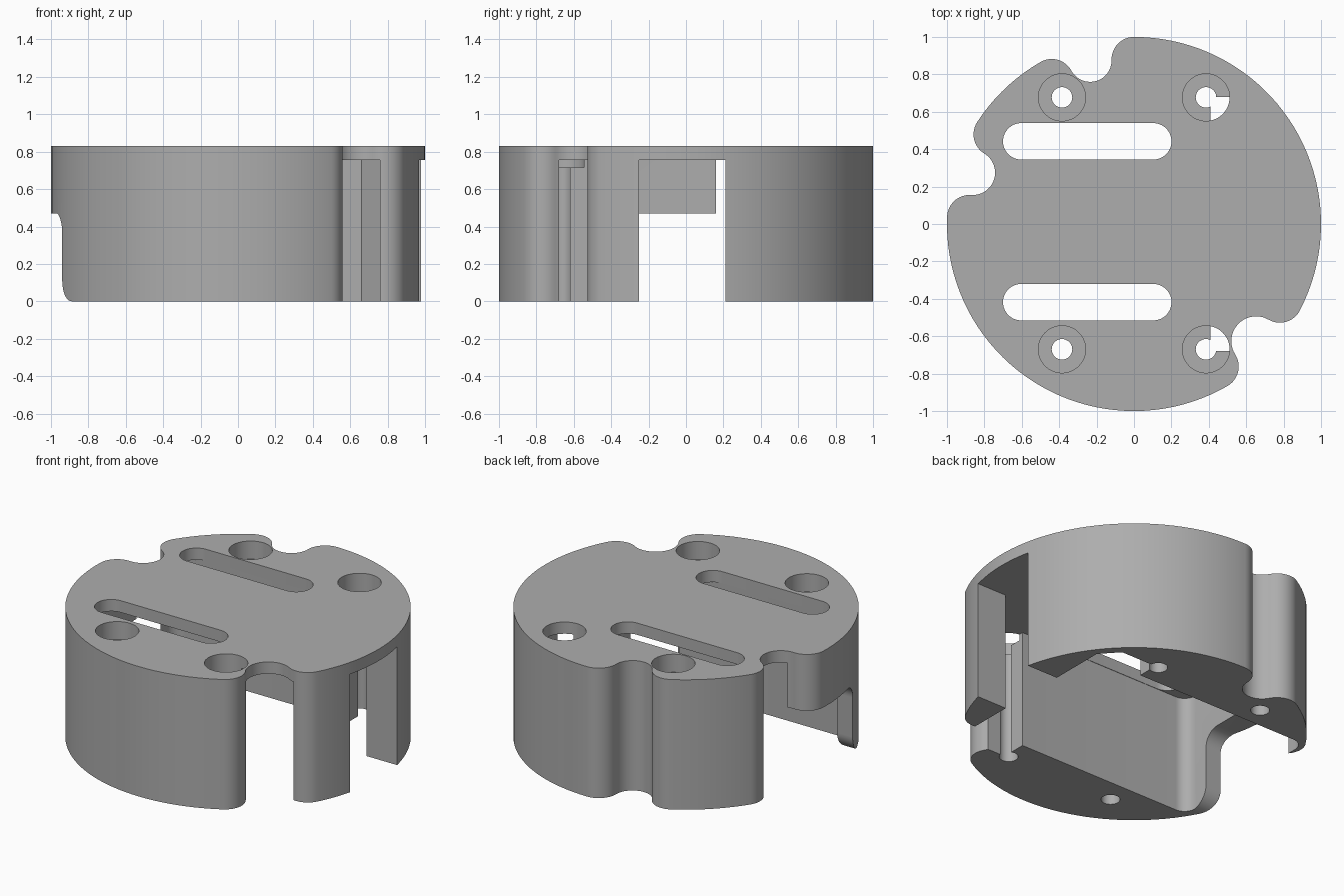
import bpy, bmesh
from math import sin, cos, radians, degrees, asin, hypot, ceil
from mathutils import Vector

if "Cube" in bpy.data.objects:
    bpy.data.objects.remove(bpy.data.objects["Cube"])

H = 0.83          # total height
CEIL = 0.755      # underside of the top plate


def arc(cx, cy, r, a0, a1, step=4):
    """Arc points in degrees, leaving out the first point."""
    n = max(2, ceil(abs(a1 - a0) / step))
    return [(cx + r * cos(radians(a0 + (a1 - a0) * i / n)),
             cy + r * sin(radians(a0 + (a1 - a0) * i / n))) for i in range(1, n + 1)]


def prism(name, pts, lo, hi, axis='z'):
    """Extrude a profile along z (points are x, y) or along x (points are y, z)."""
    bm = bmesh.new()
    vs = [bm.verts.new((p[0], p[1], lo) if axis == 'z' else (lo, p[0], p[1])) for p in pts]
    face = bm.faces.new(vs)
    ext = bmesh.ops.extrude_face_region(bm, geom=[face])
    move = Vector((0, 0, hi - lo)) if axis == 'z' else Vector((hi - lo, 0, 0))
    bmesh.ops.translate(bm, vec=move, verts=[v for v in ext['geom'] if isinstance(v, bmesh.types.BMVert)])
    bmesh.ops.recalc_face_normals(bm, faces=bm.faces)
    me = bpy.data.meshes.new(name)
    bm.to_mesh(me)
    bm.free()
    ob = bpy.data.objects.new(name, me)
    bpy.context.collection.objects.link(ob)
    return ob


def cut(body, cutter):
    mod = body.modifiers.new('cut', 'BOOLEAN')
    mod.operation = 'DIFFERENCE'
    mod.solver = 'EXACT'
    mod.object = cutter
    bpy.context.view_layer.objects.active = body
    bpy.ops.object.modifier_apply(modifier=mod.name)
    bpy.data.objects.remove(cutter)


def notch(a, b):
    """Rounded finger notch in the rim between two angles."""
    r1, rc, R = 0.12, 0.88, 0.905
    mid, half = (a + b) / 2, radians((b - a) / 2)
    dx, dy = rc * sin(half), R - rc * cos(half)
    dist = hypot(dx, dy)
    d = degrees(asin(dy / dist))
    at = lambda r, ang: (r * cos(radians(ang)), r * sin(radians(ang)))
    return (arc(*at(rc, a), r1, a, mid + 90 - d, 8)
            + arc(*at(R, mid), dist - r1, mid + 270 - d, mid + 90 + d, 8)
            + arc(*at(rc, b), r1, mid - 90 + d, b, 8))


# round body with three rim notches
notches = [(90, 120), (147, 177.7), (300, 332.4)]
outline = []
for i, (a, b) in enumerate(notches):
    nxt = notches[i + 1][0] if i < 2 else 450
    outline += notch(a, b) + arc(0, 0, 1, b, nxt, 3)
body = prism('round_housing', outline, 0, H)

# inner cavity, open below and on the right
X0, F = -0.83, 0.08
YA, YB = -0.518, 0.543
cavity = [(0.408, YA), (0.408, -0.68), (0.76, -0.68), (0.76, -0.25), (1.2, -0.25),
          (1.2, 0.21), (0.76, 0.21), (0.76, 0.57), (0.66, 0.68), (0.408, 0.68), (0.408, YB)]
cavity += [(X0 + F, YB)] + arc(X0 + F, YB - F, F, 90, 180, 10)
cavity += [(X0, YA + F)] + arc(X0 + F, YA + F, F, 180, 270, 10)
cut(body, prism('cavity_cutter', cavity, -0.1, CEIL))

# low opening through the left wall, with rounded top and flared foot
door = [(0.25, -0.1), (0.25, 0.47), (-0.24, 0.47)]
door += arc(-0.24, 0.37, 0.1, 90, 180, 9)
door += [(-0.34, 0.12)] + arc(-0.46, 0.12, 0.12, 0, -90, 9) + [(-0.46, -0.1)]
cut(body, prism('door_cutter', door, -1.2, -0.77, 'x'))

# two long slots in the top plate
for i, y in enumerate((-0.418, 0.442)):
    slot = arc(0.103, y, 0.0975, -90, 90, 9) + [(-0.603, y + 0.0975)]
    slot += arc(-0.603, y, 0.0975, 90, 270, 9) + [(0.103, y - 0.0975)]
    cut(body, prism('slot_cutter', slot, 0.65, 1))

# four counterbored screw holes
for x in (-0.385, 0.385):
    for y in (-0.67, 0.677):
        cut(body, prism('hole_cutter', arc(x, y, 0.055, 0, 360, 11.25), -0.1, 1))
        cut(body, prism('bore_cutter', arc(x, y, 0.126, 0, 360, 7.5), 0.715, 1))

# material and shading
mat = bpy.data.materials.new('plain grey')
mat.diffuse_color = (0.42, 0.42, 0.42, 1)
mat.use_nodes = True
mat.node_tree.nodes["Principled BSDF"].inputs["Base Color"].default_value = mat.diffuse_color
body.data.materials.clear()
body.data.materials.append(mat)
for p in body.data.polygons:
    p.material_index = 0
bpy.ops.object.select_all(action='DESELECT')
body.select_set(True)
bpy.context.view_layer.objects.active = body
bpy.ops.object.shade_smooth_by_angle(angle=radians(30))
